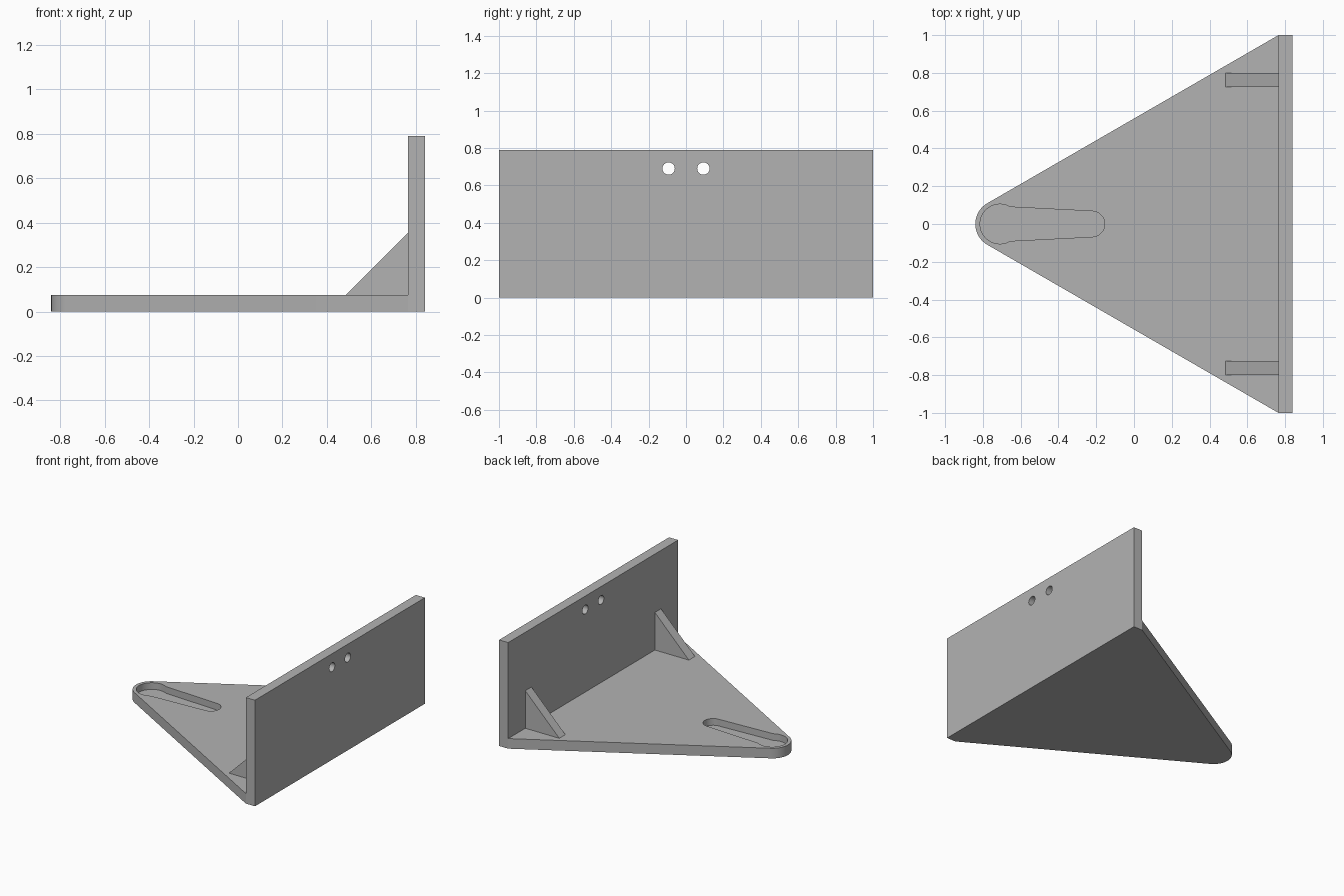
import bpy, bmesh, math
from mathutils import Vector

if "Cube" in bpy.data.objects:
    bpy.data.objects.remove(bpy.data.objects["Cube"])

T = 0.075                      # plate thickness
WALL_X, END_X = 0.765, 0.84    # inner and outer face of the upright wall

grey = bpy.data.materials.new("plain grey")
grey.diffuse_color = (0.45, 0.45, 0.45, 1)
grey.use_nodes = True
grey.node_tree.nodes["Principled BSDF"].inputs["Base Color"].default_value = grey.diffuse_color


def prism(name, outline, offset):
    """Closed solid made by pushing a planar outline along an offset."""
    bm = bmesh.new()
    face = bm.faces.new([bm.verts.new(p) for p in outline])
    ext = bmesh.ops.extrude_face_region(bm, geom=[face])
    verts = [g for g in ext["geom"] if isinstance(g, bmesh.types.BMVert)]
    bmesh.ops.translate(bm, verts=verts, vec=Vector(offset))
    bmesh.ops.recalc_face_normals(bm, faces=bm.faces)
    mesh = bpy.data.meshes.new(name)
    bm.to_mesh(mesh)
    bm.free()
    mesh.materials.append(grey)
    obj = bpy.data.objects.new(name, mesh)
    bpy.context.collection.objects.link(obj)
    return obj


def arc(cx, cy, r, start, end, steps):
    angles = [math.radians(start + (end - start) * i / steps) for i in range(steps + 1)]
    return [(cx + r * math.cos(a), cy + r * math.sin(a)) for a in angles]


def combine(target, tool, operation):
    """Apply a boolean and discard the tool."""
    mod = target.modifiers.new(operation, 'BOOLEAN')
    mod.operation, mod.solver, mod.object = operation, 'EXACT', tool
    bpy.context.view_layer.objects.active = target
    bpy.ops.object.modifier_apply(modifier=mod.name)
    bpy.data.objects.remove(tool)


# Upright wall
bracket = prism("corner_bracket",
                [(WALL_X, -1, 0), (END_X, -1, 0), (END_X, 1, 0), (WALL_X, 1, 0)],
                (0, 0, 0.79))

# Triangular base plate with a rounded tip, tucked slightly into the wall
outline = arc(-0.713, 0, 0.127, 120, 240, 24)
outline += [(WALL_X, -1), (0.80, -0.98), (0.80, 0.98), (WALL_X, 1)]
plate = prism("base_plate", [(x, y, 0) for x, y in outline], (0, 0, T))
combine(bracket, plate, 'UNION')

# Gusset ribs between plate and wall
for side in (-1, 1):
    y = side * 0.7625 - 0.036
    rib = prism("rib", [(0.485, y, T), (WALL_X, y, 0.355), (0.78, y, 0.355),
                        (0.78, y, 0.06), (0.485, y, 0.06)], (0, 0.072, 0))
    combine(bracket, rib, 'UNION')

# Blind keyhole slot in the plate
slot = arc(-0.71, 0, 0.105, 59, 301, 36) + arc(-0.223, 0, 0.068, -87, 87, 18)
cutter = prism("slot_cutter", [(x, y, 0.025) for x, y in slot], (0, 0, 0.1))
combine(bracket, cutter, 'DIFFERENCE')

# Two round holes through the wall
for side in (-1, 1):
    ring = arc(side * 0.093, 0.69, 0.033, 0, 360, 32)[:-1]
    cutter = prism("hole_cutter", [(0.7, y, z) for y, z in ring], (0.2, 0, 0))
    combine(bracket, cutter, 'DIFFERENCE')

bracket.select_set(True)
bpy.context.view_layer.objects.active = bracket
bpy.ops.object.shade_smooth_by_angle(angle=math.radians(25))
